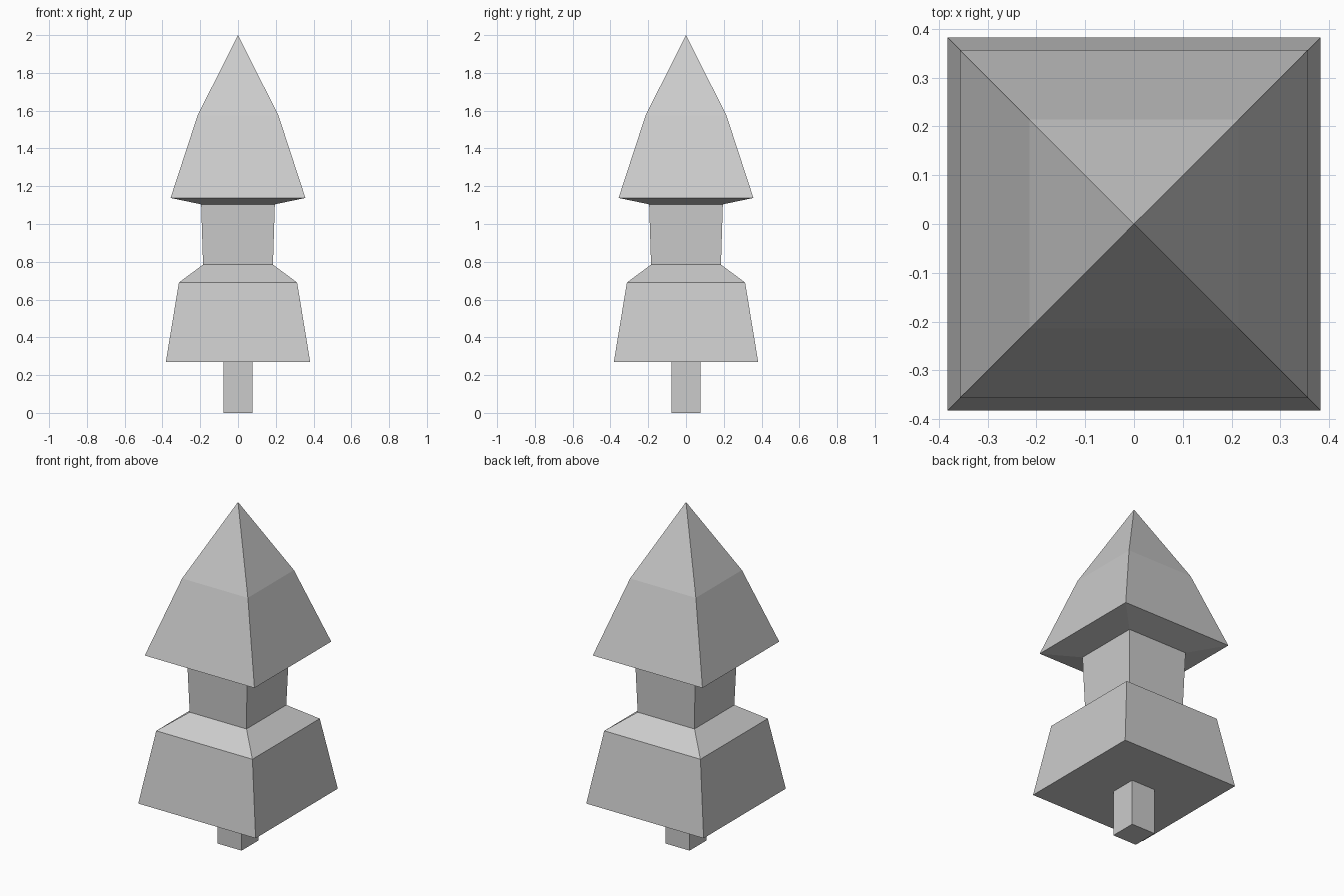
import bpy
import bmesh

if "Cube" in bpy.data.objects:
    bpy.data.objects.remove(bpy.data.objects["Cube"])


def square_loft(name, profile, cap_bottom=False):
    """Stack square rings from (half_width, z) pairs; zero width makes a tip."""
    bm = bmesh.new()
    rings = []
    for h, z in profile:
        corners = [(0, 0)] if h == 0 else [(-h, -h), (h, -h), (h, h), (-h, h)]
        rings.append([bm.verts.new((x, y, z)) for x, y in corners])
    if cap_bottom:
        bm.faces.new(rings[0][::-1])
    for low, high in zip(rings, rings[1:]):
        for i in range(4):
            j = (i + 1) % 4
            if len(high) == 1:
                bm.faces.new((low[i], low[j], high[0]))
            else:
                bm.faces.new((low[i], low[j], high[j], high[i]))
    mesh = bpy.data.meshes.new(name)
    bm.to_mesh(mesh)
    bm.free()
    obj = bpy.data.objects.new(name, mesh)
    bpy.context.collection.objects.link(obj)
    return obj


# Square post at the bottom
TRUNK = 0.078
square_loft("trunk", [(TRUNK, 0), (TRUNK, 0.27)], cap_bottom=True)

# Lower tier, neck and pointed upper tier as one continuous skin
square_loft("foliage", [
    (TRUNK, 0.27), (0.382, 0.27), (0.313, 0.69), (0.185, 0.785),
    (0.195, 1.104), (0.357, 1.138), (0.214, 1.575), (0, 2.0),
])
